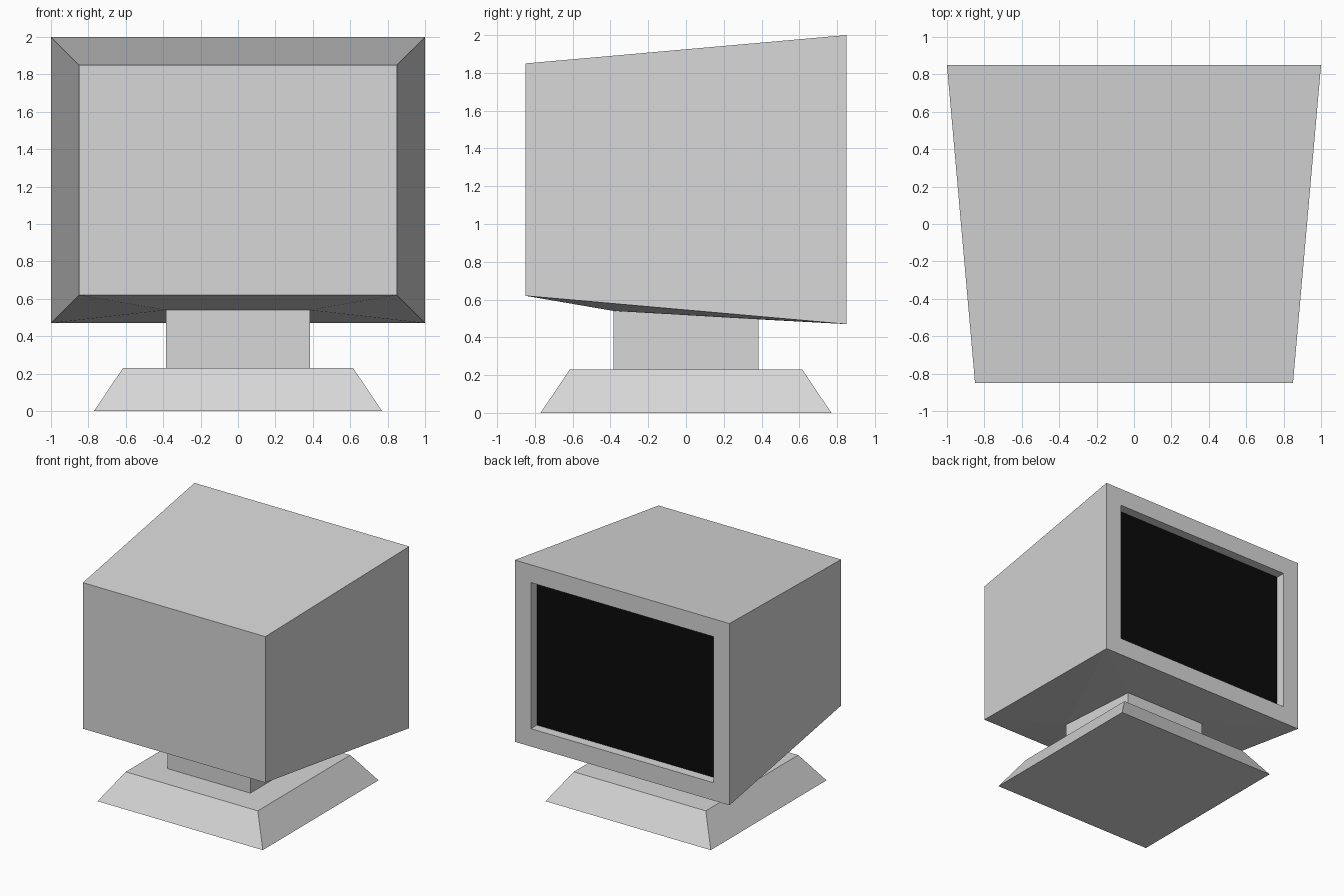
import bpy
import bmesh

if "Cube" in bpy.data.objects:
    bpy.data.objects.remove(bpy.data.objects["Cube"])


def material(name, value):
    m = bpy.data.materials.new(name)
    m.diffuse_color = (value, value, value, 1)
    m.use_nodes = True
    m.node_tree.nodes["Principled BSDF"].inputs["Base Color"].default_value = m.diffuse_color
    return m


casing_grey = material("casing grey", 0.68)
screen_black = material("screen black", 0.003)


def finish(name, bm, *mats):
    bmesh.ops.recalc_face_normals(bm, faces=bm.faces)
    mesh = bpy.data.meshes.new(name)
    bm.to_mesh(mesh)
    bm.free()
    for m in mats:
        mesh.materials.append(m)
    obj = bpy.data.objects.new(name, mesh)
    bpy.context.collection.objects.link(obj)
    return obj


def ring(bm, half_x, y, z0, z1):
    """Upright rectangle: bottom left, bottom right, top right, top left."""
    return [bm.verts.new(p) for p in
            ((-half_x, y, z0), (half_x, y, z0), (half_x, y, z1), (-half_x, y, z1))]


def bridge(bm, a, b, sides=range(4)):
    for i in sides:
        j = (i + 1) % 4
        bm.faces.new((a[i], a[j], b[j], b[i]))


# Monitor casing: tapered box with a recessed screen on the wide end
bm = bmesh.new()
front = ring(bm, 0.85, -0.85, 0.62, 1.85)
back = ring(bm, 1.0, 0.85, 0.47, 2.0)
opening = ring(bm, 0.85, 0.85, 0.62, 1.85)
recess = ring(bm, 0.85, 0.77, 0.62, 1.85)
bm.faces.new(front)
bridge(bm, front, back, (1, 2, 3))
bridge(bm, back, opening)
bridge(bm, opening, recess)
bm.faces.new(recess).material_index = 1

# Underside: slopes down from the outer edges to the top of the neck
N = 0.385
Z_FRONT, Z_BACK = 0.54, 0.495
neck_front = [bm.verts.new((s * N, -N, Z_FRONT)) for s in (-1, 1)]
neck_back = [bm.verts.new((s * N, N, Z_BACK)) for s in (-1, 1)]
bm.faces.new((front[0], front[1], neck_front[1], neck_front[0]))
bm.faces.new((back[0], back[1], neck_back[1], neck_back[0]))
bm.faces.new((neck_front[0], neck_front[1], neck_back[1], neck_back[0]))
for i in (0, 1):
    bm.faces.new((front[i], back[i], neck_front[i]))
    bm.faces.new((neck_front[i], back[i], neck_back[i]))
finish("monitor_casing", bm, casing_grey, screen_black)


# Neck: square post with a sloping top that meets the casing
bm = bmesh.new()
bmesh.ops.create_cube(bm, size=2 * N)
for v in bm.verts:
    if v.co.z < 0:
        v.co.z = 0.23
    else:
        v.co.z = Z_FRONT if v.co.y < 0 else Z_BACK
finish("neck", bm, casing_grey)

# Foot: square frustum
bm = bmesh.new()
bmesh.ops.create_cube(bm, size=2)
for v in bm.verts:
    top = v.co.z > 0
    half = 0.615 if top else 0.77
    v.co = (v.co.x * half, v.co.y * half, 0.23 if top else 0)
finish("foot", bm, casing_grey)
